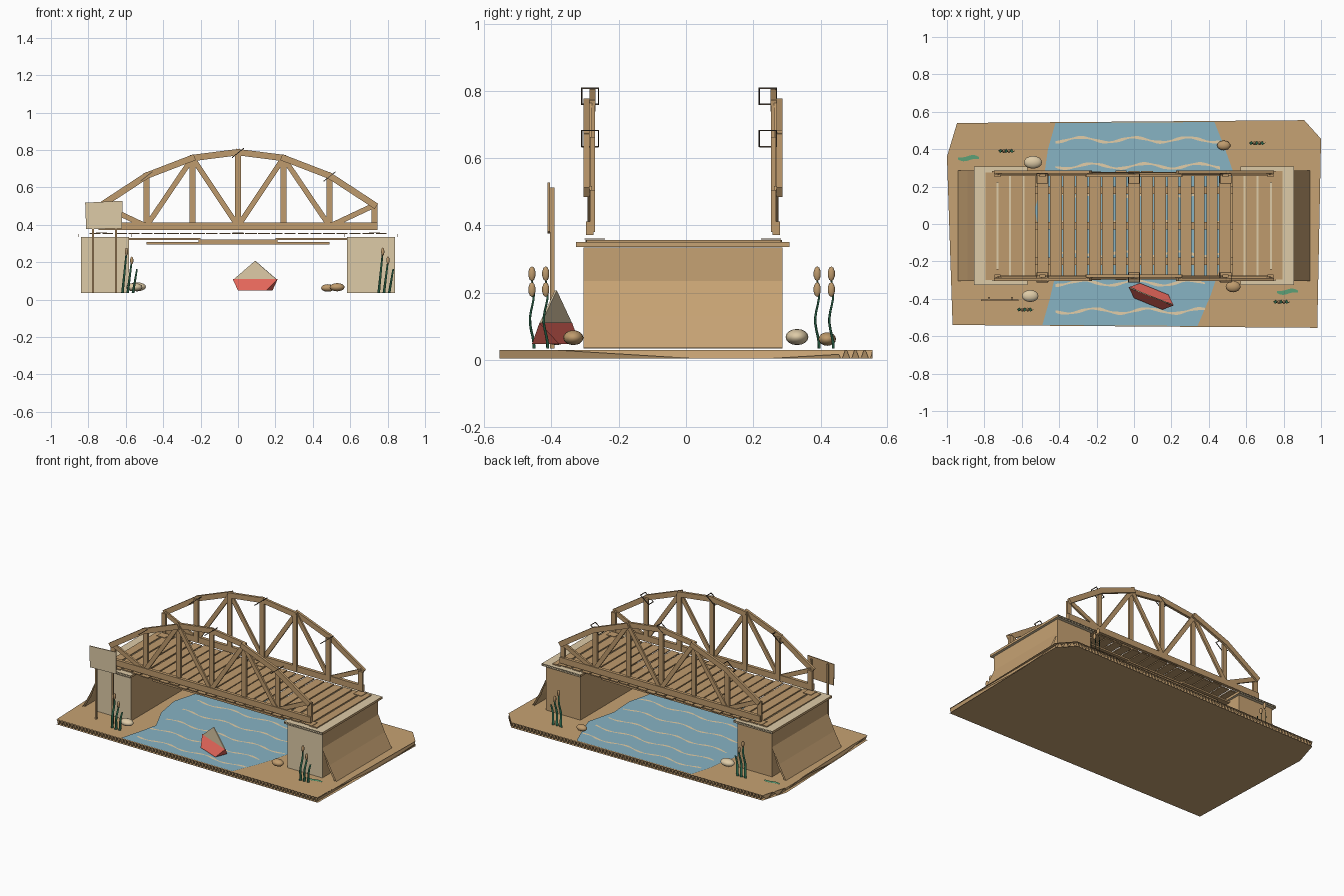
import bpy, math, random
from mathutils import Vector, Matrix

if "Cube" in bpy.data.objects:
    bpy.data.objects.remove(bpy.data.objects["Cube"])

random.seed(4)


def mat(name, r, g, b):
    m = bpy.data.materials.new(name)
    lin = [((c / 255 + 0.055) / 1.055) ** 2.4 for c in (r, g, b)]
    m.diffuse_color = (*lin, 1)
    m.use_nodes = True
    m.node_tree.nodes["Principled BSDF"].inputs["Base Color"].default_value = m.diffuse_color
    return m


KRAFT = mat("kraft card", 198, 162, 115)
BROWN = mat("brown card", 191, 155, 109)
PALE = mat("pale card", 222, 203, 167)
WATER = mat("water blue", 135, 179, 196)
CREAM = mat("cream ripple", 226, 206, 168)
RED = mat("boat red", 228, 102, 90)
REED = mat("reed green", 45, 104, 76)
LEAF = mat("leaf green", 92, 160, 118)
WIRE = mat("dark wire", 86, 74, 60)


def mesh(name, verts, faces, m):
    me = bpy.data.meshes.new(name)
    me.from_pydata([tuple(v) for v in verts], [], faces)
    me.materials.append(m)
    ob = bpy.data.objects.new(name, me)
    bpy.context.collection.objects.link(ob)
    return ob


def box(name, x0, x1, y0, y1, z0, z1, m):
    v = [(x, y, z) for z in (z0, z1) for x, y in ((x0, y0), (x1, y0), (x1, y1), (x0, y1))]
    f = [(3, 2, 1, 0), (4, 5, 6, 7)] + [(i, (i + 1) % 4, (i + 1) % 4 + 4, i + 4) for i in range(4)]
    return mesh(name, v, f, m)


def bar(name, p, q, w, t, m):
    """Box beam from p to q: w across in the xz plane, t along y."""
    p, q = Vector(p), Vector(q)
    d = (q - p).normalized()
    a = Vector((0, 1, 0)) if abs(d.y) < 0.9 else Vector((1, 0, 0))
    b = d.cross(a).normalized()
    v = [e + b * (w / 2 * i) + a * (t / 2 * j) for e in (p, q)
         for i, j in ((-1, -1), (1, -1), (1, 1), (-1, 1))]
    f = [(3, 2, 1, 0), (4, 5, 6, 7)] + [(i, (i + 1) % 4, (i + 1) % 4 + 4, i + 4) for i in range(4)]
    return mesh(name, v, f, m)


def sheet(name, outline, z, m, flip=False):
    idx = list(range(len(outline)))
    return mesh(name, [(x, y, z) for x, y in outline], [idx[::-1] if flip else idx], m)


def ribbon(name, left, right, m):
    """Strip of quads between two rows of points."""
    n = len(left)
    return mesh(name, list(left) + list(right),
                [(i, i + 1, n + i + 1, n + i) for i in range(n - 1)], m)


def y_range(outline, x):
    ys = []
    for (x0, y0), (x1, y1) in zip(outline, outline[1:] + outline[:1]):
        if x0 != x1 and min(x0, x1) <= x <= max(x0, x1):
            ys.append(y0 + (y1 - y0) * (x - x0) / (x1 - x0))
    return min(ys), max(ys)


def corrugated(name, outline, z0, z1, period, m):
    """Two flat liners with a fluted sheet between them."""
    sheet(name + "_lower_liner", outline, z0, m, True)
    sheet(name + "_upper_liner", outline, z1, m)
    xa, xb = min(p[0] for p in outline) + 1e-4, max(p[0] for p in outline) - 1e-4
    n = round((xb - xa) / period) * 6
    lo, hi = [], []
    for i in range(n + 1):
        x = xa + (xb - xa) * i / n
        ya, yb = y_range(outline, x)
        z = (z0 + z1) / 2 + (z1 - z0) * 0.45 * math.sin(i * math.pi / 3)
        lo.append((x, ya, z))
        hi.append((x, yb, z))
    ribbon(name + "_fluting", lo, hi, m)


# Base board and river
base = [(-0.97, -0.54), (0.98, -0.555), (1, 0.455), (0.91, 0.555), (-0.946, 0.54), (-1, 0.36)]
corrugated("base", base, 0.0, 0.033, 0.025, KRAFT)
river = [(-0.49, -0.54), (0.34, -0.545), (0.41, -0.38), (0.45, -0.26), (0.49, -0.1), (0.48, 0.08),
         (0.53, 0.28), (0.48, 0.42), (0.43, 0.545), (-0.42, 0.54), (-0.46, 0.4), (-0.48, 0.26),
         (-0.53, 0.08), (-0.5, -0.1), (-0.42, -0.27), (-0.45, -0.4)]
sheet("river", river, 0.037, WATER)
for k, y in enumerate((-0.465, -0.315, -0.16, 0.0, 0.16, 0.31, 0.45)):
    rows = [[], []]
    for i in range(61):
        x = -0.42 + (0.80 if k < 2 else 0.88) * i / 60
        yy = y + 0.013 * math.sin(x * 22 + k * 1.3)
        h = 0.0065 + 0.002 * math.sin(x * 60 + k)
        rows[0].append((x, yy - h, 0.039))
        rows[1].append((x, yy + h, 0.039))
    ribbon("ripple", rows[0], rows[1], CREAM)

# Abutments with pale front face, cap and leaning end panel
for s, side in ((-1, "left"), (1, "right")):
    xa, xb = sorted((s * 0.583, s * 0.84))
    ab = box(side + "_abutment", xa, xb, -0.305, 0.287, 0.034, 0.334, KRAFT)
    ab.data.materials.append(PALE)
    for p in ab.data.polygons:
        if p.normal.y < -0.9:
            p.material_index = 1
    xa, xb = sorted((s * 0.57, s * 0.855))
    corrugated(side + "_cap", [(xa, -0.327), (xb, -0.327), (xb, 0.308), (xa, 0.308)],
               0.335, 0.350, 0.024, PALE)
    for x in (s * 0.57, s * 0.855):
        box(side + "_cap_edge", x - 0.001, x + 0.001, -0.327, 0.308, 0.335, 0.350, KRAFT)
    prof = [(0.842, 0.235), (0.89, 0.13), (0.942, 0.036)]
    for off in (0, 0.012):
        a = [(s * (x - off), -0.305, max(z - off * 0.4, 0.036)) for x, z in prof]
        a = [(s * max(abs(v[0]), 0.841), v[1], v[2]) for v in a]
        b = [(v[0], 0.287, v[2]) for v in a]
        ribbon(side + "_end_panel", a if s < 0 else b, b if s < 0 else a, KRAFT)

# Deck planks
N = 23
for i in range(N):
    x = -0.8 + 1.6 * (i + 0.5) / N
    w = 0.030 + random.uniform(-0.002, 0.002)
    box("deck_plank", x - w, x + w, -0.292 + random.uniform(-0.008, 0.008),
        0.278 + random.uniform(-0.008, 0.008), 0.350, 0.357, BROWN)

# Stringers below the deck
for y in (-0.2, -0.01, 0.18):
    for s in (-1, 1):
        xa, xb = sorted((s * 0.2, s * 0.59))
        box("outer_stringer", xa, xb, y - 0.02, y + 0.02, 0.319, 0.330, BROWN)
    box("middle_stringer", -0.21, 0.21, y - 0.02, y + 0.02, 0.309, 0.320, BROWN)
    box("lower_stringer", -0.49, 0.49, y - 0.015, y + 0.015, 0.295, 0.307, BROWN)

# Arched trusses
nodes = [(-0.73, 0.505), (-0.49, 0.662), (-0.243, 0.757), (0, 0.788),
         (0.243, 0.757), (0.49, 0.662), (0.73, 0.505)]
FOOT = 0.392
for out, yc, side in ((-1, -0.286, "front"), (1, 0.268, "back")):
    yo, yi = yc + out * 0.010, yc - out * 0.008
    for i in range(6):
        (xa, za), (xb, zb) = nodes[i], nodes[i + 1]
        y = yi if i in (2, 3) else yo
        d = (Vector((xb, 0, zb)) - Vector((xa, 0, za))).normalized() * 0.012
        bar(side + "_top_chord", (xa - d.x, y, za - d.z), (xb + d.x, y, zb + d.z), 0.034, 0.017, BROWN)
        # diagonals alternate up and down
        ends = ((xa, za), (xb, FOOT)) if i % 2 == 0 else ((xa, FOOT), (xb, zb))
        bar(side + "_diagonal", (ends[0][0], yc, ends[0][1]), (ends[1][0], yc, ends[1][1]),
            0.028, 0.013, BROWN)
    bar(side + "_bottom_chord", (-0.745, yc, FOOT), (0.745, yc, FOOT), 0.04, 0.022, BROWN)
    for i, (x, z) in enumerate(nodes):
        bar(side + "_post", (x, yi, FOOT - 0.012), (x, yi, z), 0.033, 0.015, BROWN)
        if i in (0, 3, 6):  # flat feet on the deck
            box(side + "_foot_tab", x - 0.03, x + 0.03, yc - 0.015 - 0.03 * (out > 0),
                yc + 0.015 + 0.03 * (out < 0), 0.358, 0.361, BROWN)
        if i in (1, 3, 5):  # wire ties round the chord
            yw = -0.285 if out < 0 else 0.243
            c = [(x + k * 0.03, yw + j * 0.025, z - 0.004 + k * 0.024)
                 for j, k in ((-1, -1), (1, -1), (1, 1), (-1, 1))]
            for j in range(4):
                bar(side + "_wire_tie", c[j], c[(j + 1) % 4], 0.004, 0.004, WIRE)

# Sign on two posts
for x in (-0.775, -0.652):
    box("sign_post", x - 0.006, x + 0.006, -0.404, -0.391, 0.034, 0.513, BROWN)
sb = [(-0.817, 0.518), (-0.812, 0.376), (-0.62, 0.381), (-0.618, 0.528)]
v = [(x, y, z) for y in (-0.411, -0.405) for x, z in sb]
sign = mesh("sign_board", v, [(0, 1, 2, 3), (7, 6, 5, 4)] +
            [(i, i + 4, (i + 1) % 4 + 4, (i + 1) % 4) for i in range(4)], BROWN)
sign.data.materials.append(PALE)
sign.data.polygons[0].material_index = 1

# Folded paper boat: wide at the foot, rising to a ridge with raised tips
v = [(-0.082, -0.043, 0.048), (0.082, -0.043, 0.048), (0.082, 0.043, 0.048), (-0.082, 0.043, 0.048),
     (-0.13, 0, 0.11), (0.13, 0, 0.11)]
hull = mesh("boat_hull", v, [(3, 2, 1, 0), (0, 1, 5, 4), (2, 3, 4, 5), (1, 2, 5), (3, 0, 4)], RED)
v = [(x, y, z) for y in (-0.003, 0.003) for x, z in ((-0.122, 0.109), (0.122, 0.109), (0, 0.207))]
sail = mesh("boat_sail", v, [(0, 1, 2), (5, 4, 3), (0, 3, 4, 1), (1, 4, 5, 2), (2, 5, 3, 0)], PALE)
for ob in (hull, sail):
    ob.matrix_world = Matrix.Translation((0.092, -0.387, 0)) @ Matrix.Rotation(math.radians(-22), 4, "Z")


def pebble(name, loc, r, m, seg=16):
    bpy.ops.mesh.primitive_uv_sphere_add(segments=seg, ring_count=seg // 2, radius=1, location=loc)
    ob = bpy.context.object
    ob.name, ob.scale = name, r
    ob.data.materials.append(m)
    bpy.ops.object.shade_smooth()


# Stones
pebble("stone", (-0.54, 0.33, 0.068), (0.048, 0.034, 0.024), PALE)
pebble("stone", (-0.555, -0.385, 0.066), (0.044, 0.032, 0.022), PALE)
pebble("stone", (0.48, 0.42, 0.062), (0.036, 0.026, 0.02), BROWN)
pebble("stone", (0.53, -0.335, 0.066), (0.04, 0.03, 0.022), BROWN)

# Reed clumps with seed heads
for cx, cy in ((-0.69, 0.39), (0.65, 0.432), (-0.59, -0.458), (0.78, -0.417)):
    for k, (dx, h) in enumerate(((-0.028, 0.222), (0.0, 0.175), (0.028, 0.13))):
        rows = [[], []]
        for i in range(13):
            t = i / 12
            x, z = cx + dx + 0.022 * t, 0.034 + h * t
            y = cy + 0.006 * math.sin(z * 40)
            w = 0.007 * (1 - 0.4 * t)
            rows[0].append((x - w, y - w * 0.6, z))
            rows[1].append((x + w, y + w * 0.6, z))
        ribbon("reed_blade", rows[0], rows[1], REED)
        if k < 2:
            pebble("reed_head", (cx + dx + 0.022, cy, 0.034 + h), (0.009, 0.011, 0.022), BROWN, 10)

# Paper leaves on the bank
for cx, cy in ((-0.885, 0.352), (0.82, -0.362)):
    rows = [[], []]
    for i in range(13):
        x = cx - 0.056 + 0.112 * i / 12
        y = cy + 0.006 * math.sin((i - 6) * 0.5)
        w = 0.012 * math.sin(math.pi * (i + 1) / 14) ** 0.5
        rows[0].append((x, y - w, 0.037))
        rows[1].append((x, y + w, 0.037))
    ribbon("bank_leaf", rows[0], rows[1], LEAF)
